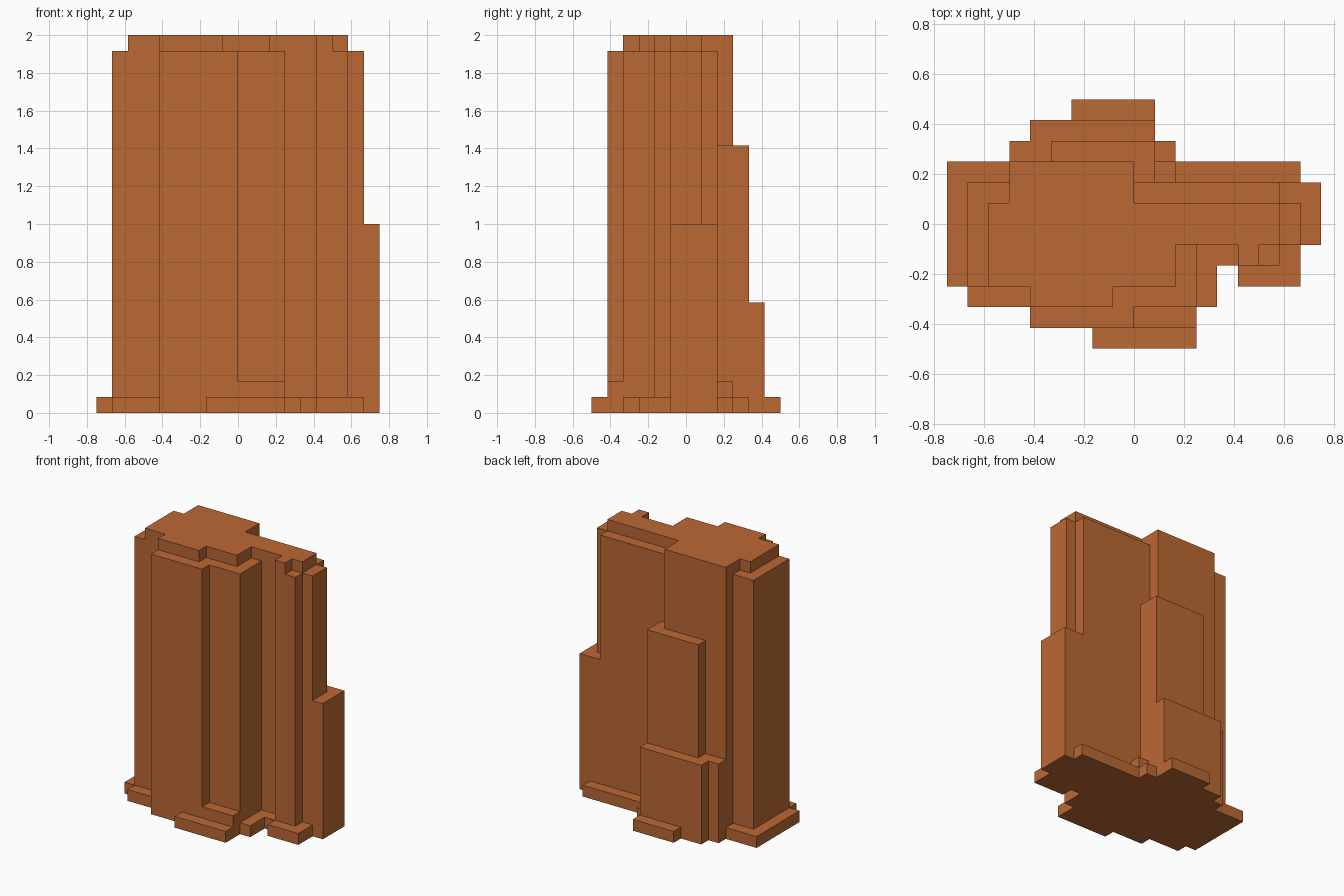
import bpy, bmesh

if "Cube" in bpy.data.objects:
    bpy.data.objects.remove(bpy.data.objects["Cube"])

U = 1 / 12  # block size

# Terraces: top level -> footprints (x0, x1, y0, y1), all in blocks, each standing on the ground
TERRACES = {
    # root flare
    1: [(-9, 4, -3, 3), (-8, 4, -4, 3), (4, 8, -2, 3), (5, 8, -3, 3),
        (-5, 3, -5, 0), (-2, 3, -6, 0), (-6, 2, 0, 4), (-3, 1, 0, 6)],
    2: [(0, 3, -5, -4), (1, 2, 2, 3)],
    # back buttresses and right shoulder
    7: [(-5, 1, 3, 5), (-6, -4, 3, 4)],
    12: [(7, 9, -1, 2)],
    17: [(-4, 1, 2, 4)],
    # main column and its cap
    23: [(-8, -5, -3, 2), (-5, 0, -5, 0), (-5, 3, -4, -1), (0, 7, 1, 2),
         (5, 7, -2, -1), (7, 8, -1, 1)],
    24: [(-7, 2, -3, 1), (-6, 0, 1, 3), (-5, -1, -4, -3), (2, 7, -1, 1),
         (5, 6, -2, -1)],
}

# Height of each block column
height = {}
for level, rects in TERRACES.items():
    for x0, x1, y0, y1 in rects:
        for x in range(x0, x1):
            for y in range(y0, y1):
                height[x, y] = max(height.get((x, y), 0), level)

bm = bmesh.new()


def quad(points):
    bm.faces.new([bm.verts.new([c * U for c in p]) for p in points])


# Outer skin: tops, undersides and exposed walls only
levels = [0] + sorted(TERRACES)
for (x, y), h in height.items():
    ring = [(x, y), (x + 1, y), (x + 1, y + 1), (x, y + 1)]
    quad([(*p, h) for p in ring])
    quad([(*p, 0) for p in reversed(ring)])
    for dx, dy in ((1, 0), (-1, 0), (0, 1), (0, -1)):
        low = height.get((x + dx, y + dy), 0)
        cx, cy = x + 0.5 + dx / 2, y + 0.5 + dy / 2
        a = (cx + dy / 2, cy - dx / 2)
        b = (cx - dy / 2, cy + dx / 2)
        for z0, z1 in zip(levels, levels[1:]):
            if low <= z0 and z1 <= h:
                quad([(*a, z0), (*b, z0), (*b, z1), (*a, z1)])

# Merge the cells into large flat faces
bmesh.ops.remove_doubles(bm, verts=bm.verts[:], dist=0.001)
bmesh.ops.dissolve_limit(bm, angle_limit=0.02, verts=bm.verts[:], edges=bm.edges[:])

mesh = bpy.data.meshes.new("rock_pillar")
bm.to_mesh(mesh)
bm.free()

clay = bpy.data.materials.new("orange_clay")
clay.diffuse_color = (0.50, 0.14, 0.034, 1)
clay.use_nodes = True
clay.node_tree.nodes["Principled BSDF"].inputs["Base Color"].default_value = clay.diffuse_color
mesh.materials.append(clay)

pillar = bpy.data.objects.new("rock_pillar", mesh)
bpy.context.collection.objects.link(pillar)
